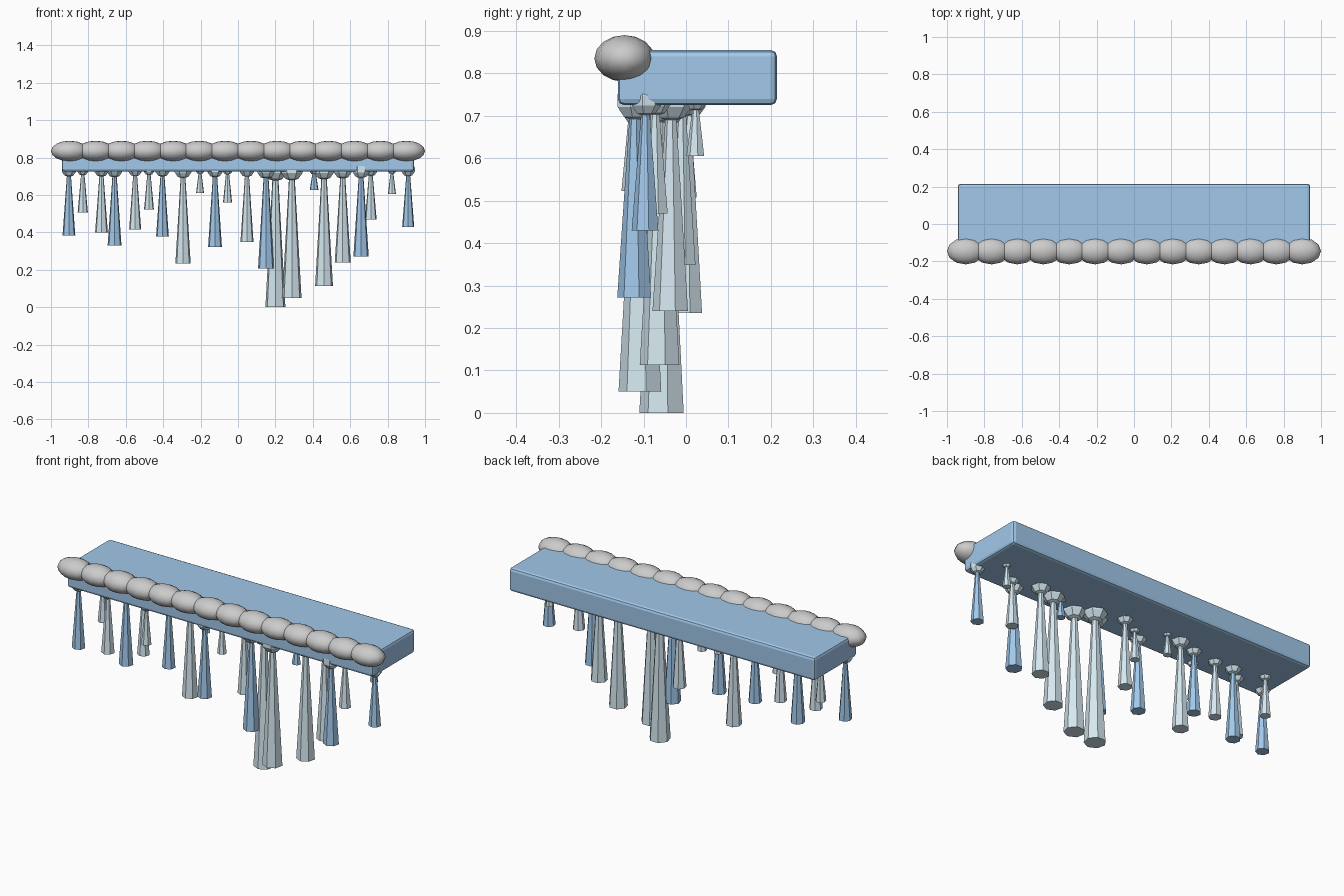
import bpy, bmesh
from mathutils import Matrix

if "Cube" in bpy.data.objects:
    bpy.data.objects.remove(bpy.data.objects["Cube"])


def material(name, rgb):
    m = bpy.data.materials.new(name)
    m.diffuse_color = (*rgb, 1)
    m.use_nodes = True
    m.node_tree.nodes["Principled BSDF"].inputs["Base Color"].default_value = m.diffuse_color
    return m


BLUE = material("ice_blue", (0.36, 0.58, 0.83))
PALE = material("ice_pale", (0.66, 0.80, 0.87))
SNOW = material("snow_white", (0.92, 0.93, 0.95))


def add_object(name, bm, mat):
    me = bpy.data.meshes.new(name)
    bm.to_mesh(me)
    bm.free()
    me.materials.append(mat)
    ob = bpy.data.objects.new(name, me)
    bpy.context.collection.objects.link(ob)
    return ob


def ellipsoid(name, loc, radii, segs, rings, mat, smooth=False):
    bm = bmesh.new()
    bmesh.ops.create_uvsphere(
        bm, u_segments=segs, v_segments=rings, radius=1,
        matrix=Matrix.Translation(loc) @ Matrix.Diagonal((*radii, 1)))
    for f in bm.faces:
        f.smooth = smooth
    return add_object(name, bm, mat)


# Ice slab with softened edges
bm = bmesh.new()
bmesh.ops.create_cube(
    bm, size=1, matrix=Matrix.Translation((0, 0.027, 0.79))
    @ Matrix.Diagonal((1.884, 0.375, 0.13, 1)))
slab = add_object("ice_slab", bm, BLUE)
bev = slab.modifiers.new("bevel", 'BEVEL')
bev.width = 0.015
bev.segments = 2

# Row of snow lumps along the front top edge
for i in range(14):
    x = -0.9 + i * 1.8 / 13
    ellipsoid(f"snow_lump_{i + 1}", (x, -0.145, 0.835), (0.1, 0.071, 0.055),
              12, 8, SNOW, smooth=True)

# Icicles: x, y, bottom z, bottom radius; each hangs from a root knob
ROOT_Z = 0.736
blue_icicles = [
    (-0.904, -0.11, 0.384, 0.035), (-0.66, -0.04, 0.33, 0.038),
    (-0.404, -0.03, 0.378, 0.035), (-0.123, -0.115, 0.322, 0.038),
    (0.15, -0.095, 0.207, 0.044), (0.407, -0.067, 0.627, 0.024),
    (0.658, -0.12, 0.272, 0.042), (0.91, -0.095, 0.43, 0.033),
]
pale_icicles = [
    (-0.83, 0.0, 0.507, 0.028), (-0.73, -0.1, 0.40, 0.035),
    (-0.55, -0.045, 0.416, 0.033), (-0.476, -0.125, 0.523, 0.027),
    (-0.294, 0.0, 0.235, 0.042), (-0.203, 0.01, 0.61, 0.022),
    (-0.056, -0.06, 0.56, 0.025), (0.048, -0.01, 0.348, 0.036),
    (0.20, -0.055, 0.0, 0.055), (0.288, -0.106, 0.05, 0.053),
    (0.46, -0.06, 0.113, 0.049), (0.56, -0.035, 0.24, 0.044),
    (0.71, -0.072, 0.47, 0.032), (0.823, 0.023, 0.605, 0.022),
]


def icicle(name, x, y, z, r, mat):
    bm = bmesh.new()
    # seven-sided, wide at the bottom, with one corner toward the back
    bmesh.ops.create_cone(
        bm, cap_ends=True, segments=7, radius1=r, radius2=r * 0.25,
        depth=ROOT_Z - z,
        matrix=Matrix.Translation((x, y, (z + ROOT_Z) / 2))
        @ Matrix.Rotation(1.5707963, 4, 'Z'))
    # make sure the corner points to +y whatever the start angle is
    top = max(bm.verts, key=lambda v: v.co.y)
    if abs(top.co.x - x) > 1e-3:
        bmesh.ops.rotate(bm, verts=bm.verts, cent=(x, y, 0),
                         matrix=Matrix.Rotation(1.5707963, 3, 'Z'))
    add_object(name, bm, mat)
    k = r * 1.15
    ellipsoid(name + "_root", (x, y, ROOT_Z), (k, k, k), 7, 5, PALE)


for i, p in enumerate(blue_icicles):
    icicle(f"blue_icicle_{i + 1}", *p, BLUE)
for i, p in enumerate(pale_icicles):
    icicle(f"pale_icicle_{i + 1}", *p, PALE)
